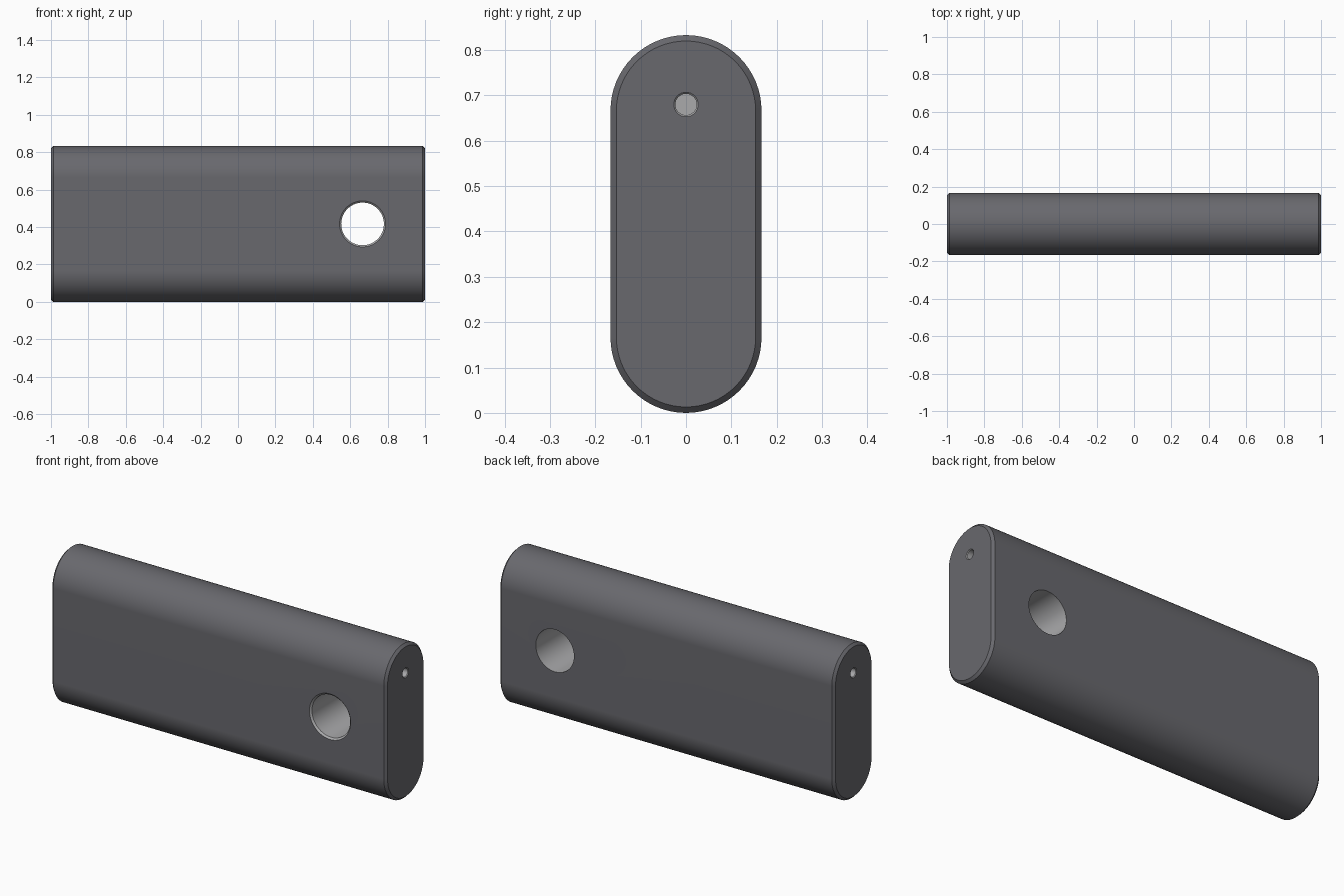
import bpy, bmesh, math
from mathutils import Matrix, Vector

if "Cube" in bpy.data.objects:
    bpy.data.objects.remove(bpy.data.objects["Cube"])

L, R, H, C = 1.0, 0.1665, 0.833, 0.013   # half length, half thickness, height, chamfer


def material(name, v, tint=0.0):
    m = bpy.data.materials.new(name)
    m.diffuse_color = (v, v, v + tint, 1)
    m.use_nodes = True
    m.node_tree.nodes["Principled BSDF"].inputs["Base Color"].default_value = m.diffuse_color
    return m


DARK = material("dark_grey", 0.14, 0.015)
LIGHT = material("light_grey", 0.40, 0.01)


def loft(name, rings, mat, matrix=Matrix()):
    """Skin a stack of equal-length closed rings and cap both ends."""
    bm = bmesh.new()
    vs = [[bm.verts.new(matrix @ Vector(p)) for p in ring] for ring in rings]
    for a, b in zip(vs, vs[1:]):
        for i in range(len(a)):
            j = (i + 1) % len(a)
            bm.faces.new((a[i], a[j], b[j], b[i]))
    bm.faces.new(vs[0])
    bm.faces.new(vs[-1])
    bmesh.ops.recalc_face_normals(bm, faces=bm.faces)
    me = bpy.data.meshes.new(name)
    bm.to_mesh(me)
    bm.free()
    me.materials.append(mat)
    ob = bpy.data.objects.new(name, me)
    bpy.context.collection.objects.link(ob)
    return ob


def stadium(x, inset, n=32):
    r, pts = R - inset, []
    for centre, start in ((H - R, 0), (R, math.pi)):
        for i in range(n + 1):
            a = start + math.pi * i / n
            pts.append((x, r * math.cos(a), centre + r * math.sin(a)))
    return pts


def bore_cutter(profile, origin, direction, n=64):
    """Round cutter from (radius, depth) pairs, drilled along a direction."""
    rot = Vector((0, 0, 1)).rotation_difference(Vector(direction)).to_matrix().to_4x4()
    rings = [[(r * math.cos(2 * math.pi * i / n), r * math.sin(2 * math.pi * i / n), d)
              for i in range(n)] for r, d in profile]
    return loft("bore_cutter", rings, LIGHT, Matrix.Translation(origin) @ rot)


# Rounded bar with chamfered ends
bar = loft("rounded_bar", [stadium(-L, C), stadium(-L + C, 0),
                           stadium(L - C, 0), stadium(L, C)], DARK)

# Cross hole, countersunk at the front
cutters = [bore_cutter([(0.143, -0.02), (0.114, 0.009), (0.114, 2 * R + 0.05)],
                       (0.666, -R, 0.417), (0, 1, 0), 96)]
# Small blind holes in both ends
for s in (-1, 1):
    cutters.append(bore_cutter([(0.037, -0.01), (0.0235, 0.0035), (0.0235, 0.15)],
                               (s * L, 0, 0.68), (-s, 0, 0), 32))

bpy.context.view_layer.objects.active = bar
bar.select_set(True)
for c in cutters:
    c.hide_render = True
    m = bar.modifiers.new("bore", 'BOOLEAN')
    m.operation, m.solver, m.object = 'DIFFERENCE', 'EXACT', c
    m.material_mode = 'TRANSFER'
    bpy.ops.object.modifier_apply(modifier=m.name)
    bpy.data.objects.remove(c)

bpy.ops.object.select_all(action='DESELECT')
bar.select_set(True)
bpy.ops.object.shade_smooth_by_angle(angle=math.radians(30))
w = bar.modifiers.new("flat_faces", 'WEIGHTED_NORMAL')
w.keep_sharp = True
